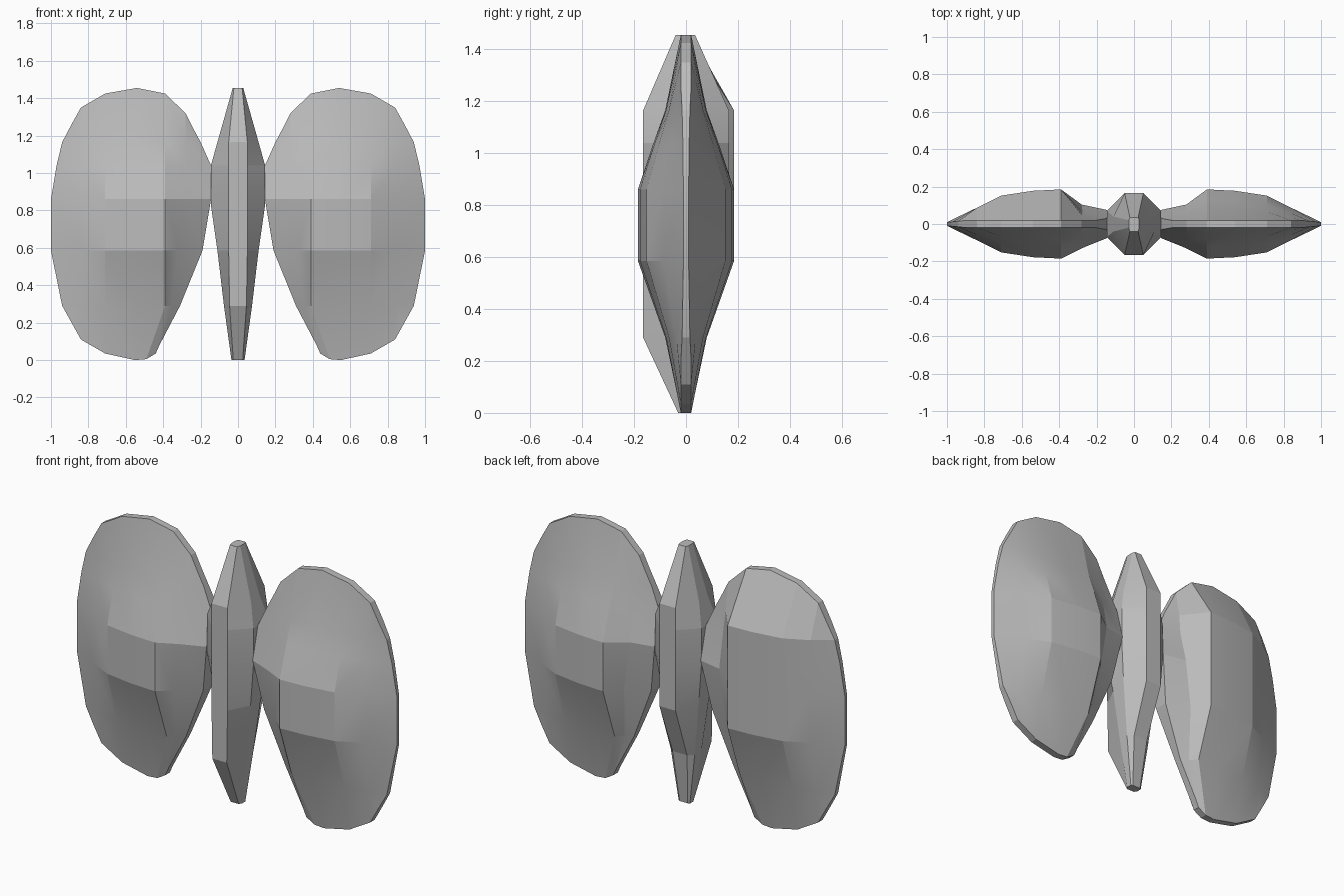
import bpy
import bmesh
import math

cube = bpy.data.objects.get("Cube")
if cube:
    bpy.data.objects.remove(cube, do_unlink=True)

# Single flat colour
grey = bpy.data.materials.new("plain_grey")
grey.use_nodes = True
grey.diffuse_color = (0.5, 0.5, 0.5, 1)
shader = grey.node_tree.nodes["Principled BSDF"]
shader.inputs["Base Color"].default_value = grey.diffuse_color
shader.inputs["Roughness"].default_value = 0.8


def finish(bm, name):
    """Turn a bmesh into a named, softly faceted object."""
    bmesh.ops.recalc_face_normals(bm, faces=bm.faces[:])
    mesh = bpy.data.meshes.new(name)
    bm.to_mesh(mesh)
    bm.free()
    mesh.materials.append(grey)
    obj = bpy.data.objects.new(name, mesh)
    bpy.context.collection.objects.link(obj)
    bpy.ops.object.select_all(action='DESELECT')
    obj.select_set(True)
    bpy.context.view_layer.objects.active = obj
    bpy.ops.object.shade_smooth_by_angle(angle=math.radians(12))
    return obj


# Wing columns, and how depth falls from the inner ridge to the outer edge
COLUMNS = (0.39, 0.54, 0.71, 0.84)
FALLOFF = (1, 0.96, 0.82, 0.47)
RIM = 0.02

# height, (inner x, depth), (shoulder x, depth), ridge depth, (outer x, depth)
WING_ROWS = [
    (0.29, (0.31, RIM), (0.355, 0.05), 0.08, (0.94, 0.015)),
    (0.585, (0.19, 0.04), (0.32, 0.12), 0.185, (1, 0.01)),
    (0.86, (0.144, 0.075), (0.28, 0.13), 0.185, (1, 0.01)),
    (1.04, (0.144, 0.03), (0.275, 0.08), 0.125, (0.97, 0.012)),
    (1.165, (0.2, RIM), (0.28, 0.06), 0.08, (0.94, 0.015)),
]
WING_BOTTOM = [(0.42, 0.08), (0.44, 0.035), (0.49, 0.005), (0.55, 0),
               (0.71, 0.035), (0.84, 0.11), (0.89, 0.2)]
WING_TOP = [(0.24, 1.24), (0.28, 1.32), (0.39, 1.425), (0.54, 1.455),
            (0.71, 1.425), (0.84, 1.35), (0.89, 1.26)]


def wing_sheet(bm, side, front, full_top):
    """One face of a wing, as a grid of vertices."""
    rows = [[(x, RIM, z) for x, z in WING_BOTTOM]]
    for z, inner, shoulder, ridge, outer in WING_ROWS:
        if full_top and not front and z > 1:
            ridge = 0.185
        depth = shoulder[1] * (1 if front else 0.8)
        row = [(*inner, z), (shoulder[0], depth, z)]
        row += [(x, ridge * f, z) for x, f in zip(COLUMNS, FALLOFF)]
        rows.append(row + [(*outer, z)])
    rows.append([(x, RIM, z) for x, z in WING_TOP])
    sign = -1 if front else 1
    grid = [[bm.verts.new((side * x, sign * y, z)) for x, y, z in r] for r in rows]
    for low, high in zip(grid, grid[1:]):
        for i in range(len(low) - 1):
            bm.faces.new((low[i], low[i + 1], high[i + 1], high[i]))
    return grid


def border(grid):
    """Walk once around the edge of a grid."""
    right = [r[-1] for r in grid[1:-1]]
    left = [r[0] for r in grid[1:-1]]
    return grid[0] + right + grid[-1][::-1] + left[::-1]


def bridge(bm, a, b):
    for i in range(len(a)):
        j = (i + 1) % len(a)
        bm.faces.new((a[i], a[j], b[j], b[i]))


def wing(name, side, full_top):
    bm = bmesh.new()
    front = border(wing_sheet(bm, side, True, full_top))
    back = border(wing_sheet(bm, side, False, full_top))
    bridge(bm, front, back)
    finish(bm, name)


wing("left_wing", 1, False)
wing("right_wing", -1, True)

# Body: height, face half width, front depth, side x, side half depth, back depth
BODY_ROWS = [
    (0, 0.025, 0.03, 0.035, 0.015, 0.02),
    (0.29, 0.045, 0.165, 0.075, 0.03, 0.055),
    (0.585, 0.05, 0.165, 0.11, 0.045, 0.165),
    (0.83, 0.05, 0.165, 0.145, 0.07, 0.165),
    (1.04, 0.05, 0.165, 0.145, 0.07, 0.165),
    (1.165, 0.05, 0.165, 0.11, 0.04, 0.165),
    (1.455, 0.022, 0.04, 0.028, 0.02, 0.035),
]
bm = bmesh.new()
loops = []
for z, w, front, side, half, back in BODY_ROWS:
    right = [(w, -front), (side, -half), (side, half), (w, back)]
    outline = right + [(-x, y) for x, y in reversed(right)]
    loops.append([bm.verts.new((x, y, z)) for x, y in outline])
for low, high in zip(loops, loops[1:]):
    bridge(bm, low, high)
bm.faces.new(loops[0])
bm.faces.new(loops[-1])
finish(bm, "body")
